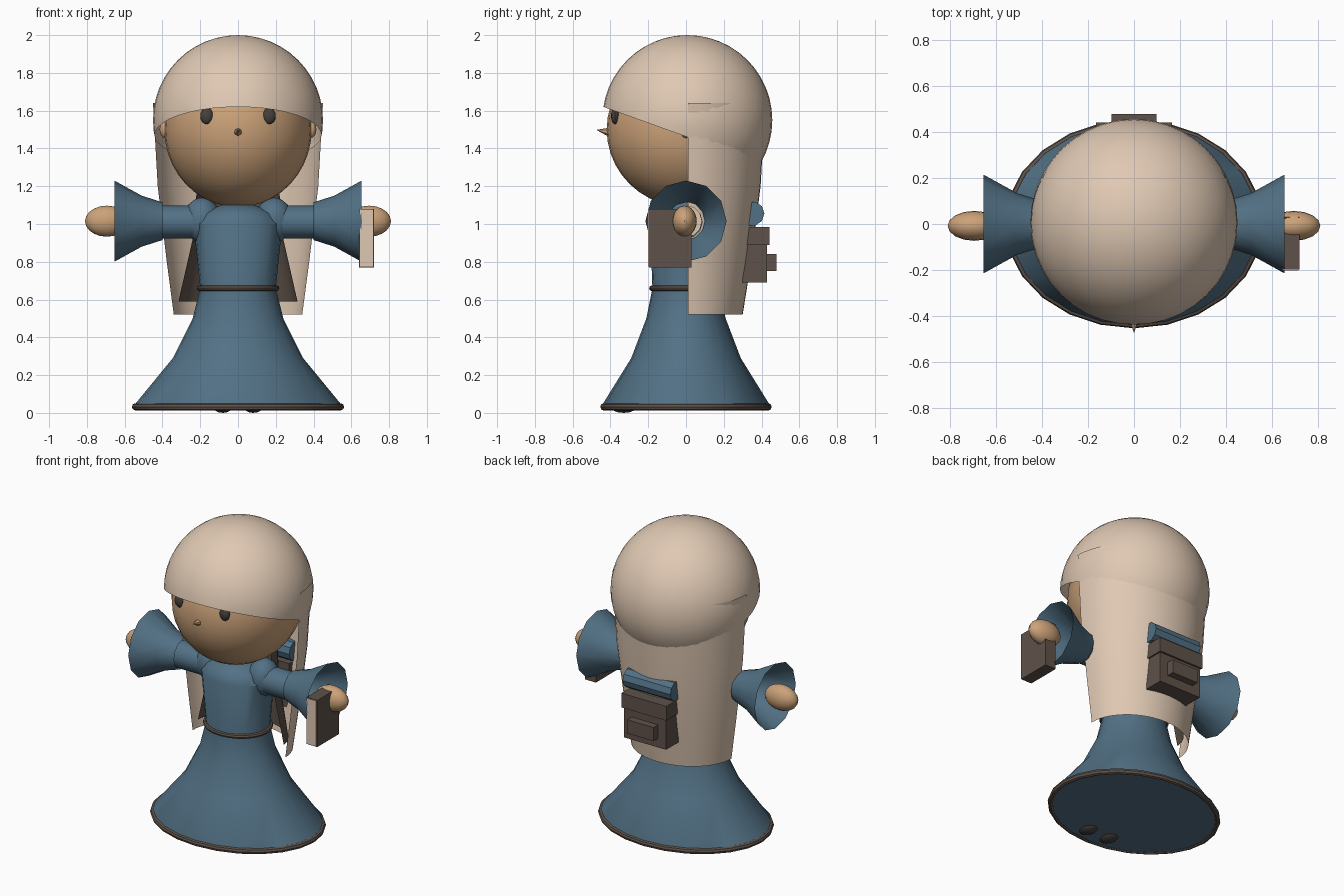
import bpy, bmesh, math
from mathutils import Vector

if "Cube" in bpy.data.objects:
    bpy.data.objects.remove(bpy.data.objects["Cube"])


def material(name, rgb):
    m = bpy.data.materials.new(name)
    m.diffuse_color = (*rgb, 1)
    m.use_nodes = True
    m.node_tree.nodes["Principled BSDF"].inputs["Base Color"].default_value = m.diffuse_color
    return m


BLUE = material("blue cloth", (0.085, 0.165, 0.235))
CREAM = material("cream cloth", (0.74, 0.58, 0.45))
SKIN = material("tan skin", (0.60, 0.36, 0.19))
BROWN = material("brown leather", (0.115, 0.085, 0.068))
DARK = material("dark eye", (0.06, 0.052, 0.048))


def finish(name, mat, smooth=35):
    o = bpy.context.object
    o.name = name
    o.data.materials.append(mat)
    if smooth:
        bpy.ops.object.transform_apply(location=False, rotation=True, scale=True)
        bpy.ops.object.shade_smooth_by_angle(angle=math.radians(smooth))
    return o


def ball(name, mat, loc, size, seg=24, rings=16):
    bpy.ops.mesh.primitive_uv_sphere_add(segments=seg, ring_count=rings, radius=1, location=loc)
    bpy.context.object.scale = size
    return finish(name, mat)


def box(name, mat, lo, hi):
    lo, hi = Vector(lo), Vector(hi)
    bpy.ops.mesh.primitive_cube_add(size=1, location=(lo + hi) / 2)
    bpy.context.object.scale = hi - lo
    return finish(name, mat, 0)


def ring(name, mat, z, rx, ry, minor):
    bpy.ops.mesh.primitive_torus_add(major_segments=24, minor_segments=8, major_radius=1,
                                     minor_radius=minor / rx, location=(0, 0, z))
    bpy.context.object.scale = (rx, ry, rx)
    return finish(name, mat)


def loft(name, mat, profile, n, a0=0.0, a1=2 * math.pi, caps=(False, False), axis="z", at=(0, 0, 0)):
    """Sweep (height, rx, ry) sections round z or x; partial angles give an open sheet."""
    bm = bmesh.new()
    full = a1 - a0 > 6.28
    count = n if full else n + 1
    rows = []
    for h, rx, ry in profile:
        row = []
        for i in range(count):
            a = a0 + (a1 - a0) * i / n
            u, v = rx * math.cos(a), ry * math.sin(a)
            row.append(bm.verts.new((u, v, h) if axis == "z" else (h, u, v)))
        rows.append(row)
    for a, b in zip(rows, rows[1:]):
        for i in range(n):
            j = (i + 1) % count
            bm.faces.new((a[i], a[j], b[j], b[i]))
    if caps[0]:
        bm.faces.new(rows[0][::-1])
    if caps[1]:
        bm.faces.new(rows[-1])
    if full:
        bmesh.ops.recalc_face_normals(bm, faces=bm.faces)
    me = bpy.data.meshes.new(name)
    bm.to_mesh(me)
    bm.free()
    o = bpy.data.objects.new(name, me)
    bpy.context.collection.objects.link(o)
    o.location = at
    bpy.ops.object.select_all(action="DESELECT")
    o.select_set(True)
    bpy.context.view_layer.objects.active = o
    return finish(name, mat)


# Dress with hem and belt
loft("dress", BLUE, [(0.02, 0.55, 0.445), (0.04, 0.55, 0.445), (0.29, 0.345, 0.29), (0.50, 0.24, 0.21),
                     (0.66, 0.20, 0.178), (1.0, 0.235, 0.19), (1.06, 0.19, 0.16), (1.10, 0.09, 0.09)],
     24, caps=(True, True))
ring("hem", BROWN, 0.032, 0.543, 0.438, 0.019)
ring("belt", BROWN, 0.66, 0.204, 0.182, 0.015)

# Head and face
ball("head", SKIN, (0, 0, 1.5), (0.39, 0.42, 0.41), 32, 20)
bpy.ops.mesh.primitive_cone_add(vertices=6, radius1=0.026, depth=0.075, location=(0, -0.438, 1.492),
                                rotation=(math.radians(80), 0, 0))
finish("nose", SKIN, 20)

# Hood: sphere trimmed by a plane that falls toward the back
hood = ball("hood", CREAM, (0, 0.007, 1.55), (0.45, 0.45, 0.45), 40, 24)
bm = bmesh.new()
bm.from_mesh(hood.data)
bmesh.ops.bisect_plane(bm, geom=bm.verts[:] + bm.edges[:] + bm.faces[:], plane_co=(0, 0, -0.09),
                       plane_no=(0, 0.36, 1), clear_inner=True)
bm.to_mesh(hood.data)
bm.free()

# Veil hanging behind, and hair under it
loft("veil", CREAM, [(0.52, 0.34, 0.29), (0.80, 0.377, 0.335), (1.2, 0.425, 0.385), (1.64, 0.45, 0.41)],
     24, 0, math.pi, at=(0, 0.01, 0))
loft("hair", BROWN, [(0.59, 0.315, 0.22), (0.92, 0.24, 0.22), (1.4, 0.20, 0.22)],
     14, 0, math.pi, at=(0, 0.03, 0))

# Paired parts
for s, side in ((1, "left"), (-1, "right")):
    ball(side + "_eye", DARK, (s * 0.165, -0.375, 1.572), (0.035, 0.022, 0.044), 12, 8)
    ball(side + "_ear", SKIN, (s * 0.385, 0, 1.5), (0.03, 0.03, 0.045), 12, 8)
    ball(side + "_foot", DARK, (s * 0.08, -0.33, 0.045), (0.06, 0.08, 0.045), 12, 8)
    ball(side + "_shoulder", BLUE, (s * 0.19, 0, 1.02), (0.1, 0.1, 0.12), 12, 8)
    loft(side + "_arm", BLUE, [(s * 0.15, 0.088, 0.088), (s * 0.42, 0.088, 0.088)], 12,
         caps=(True, True), axis="x", at=(0, 0, 1.01))
    loft(side + "_sleeve", BLUE, [(s * 0.40, 0.10, 0.10), (s * 0.51, 0.135, 0.135), (s * 0.655, 0.215, 0.215)],
         12, axis="x", at=(0, 0, 1.015))
    loft(side + "_cuff", CREAM, [(s * 0.42, 0.085, 0.085), (s * 0.44, 0.085, 0.085)], 12,
         caps=(True, True), axis="x", at=(0, 0, 1.015))
    ball(side + "_hand", SKIN, (s * 0.695, -0.008, 1.015), (0.115, 0.065, 0.082), 16, 10)

# Book held in one hand
box("book_cover", BROWN, (0.64, -0.197, 0.77), (0.72, 0.03, 1.08))
box("book_pages", CREAM, (0.645, -0.202, 0.776), (0.715, -0.15, 1.076))

# Backpack with flap, pocket and bedroll
box("backpack", BROWN, (-0.155, 0.30, 0.69), (0.155, 0.43, 0.98))
box("backpack_flap", BROWN, (-0.165, 0.30, 0.89), (0.165, 0.442, 0.985))
box("backpack_pocket", BROWN, (-0.097, 0.42, 0.75), (0.097, 0.478, 0.84))
loft("bedroll", BLUE, [(-0.175, 0.065, 0.065), (0.175, 0.065, 0.065)], 10, caps=(True, True),
     axis="x", at=(0, 0.35, 1.055))
